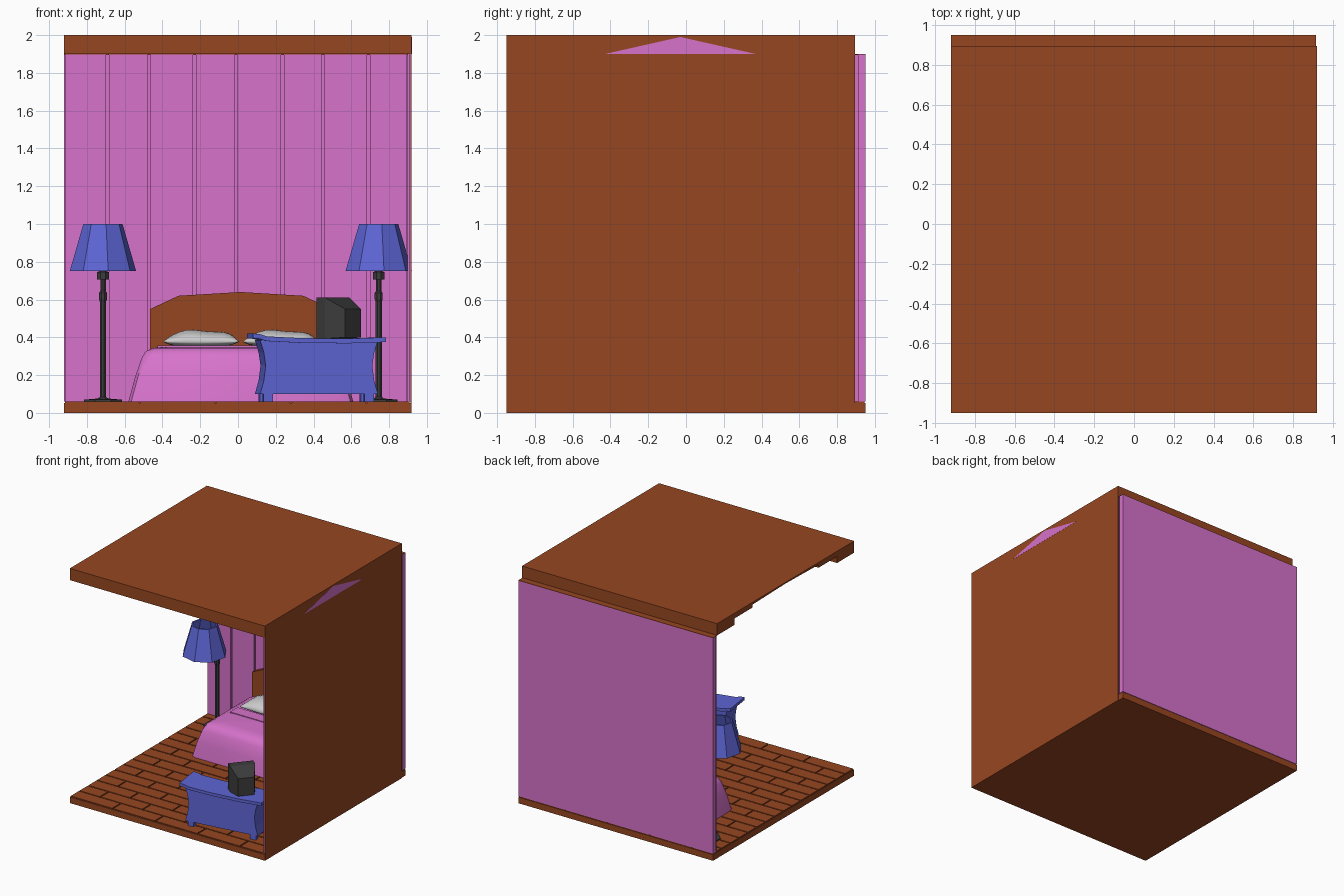
import bpy, bmesh, math
from mathutils import Matrix, Vector

if "Cube" in bpy.data.objects:
    bpy.data.objects.remove(bpy.data.objects["Cube"])


def material(name, rgb):
    m = bpy.data.materials.new(name)
    m.diffuse_color = (*rgb, 1)
    m.use_nodes = True
    m.node_tree.nodes["Principled BSDF"].inputs["Base Color"].default_value = m.diffuse_color
    return m


WOOD = material("wood", (0.31, 0.062, 0.015))
PINK = material("pink", (0.68, 0.17, 0.6))
BLUE = material("blue", (0.11, 0.13, 0.66))
DARK = material("dark_metal", (0.045, 0.045, 0.045))


def finish(name, bm, mat=None, smooth=None):
    bmesh.ops.recalc_face_normals(bm, faces=bm.faces)
    me = bpy.data.meshes.new(name)
    bm.to_mesh(me)
    bm.free()
    ob = bpy.data.objects.new(name, me)
    bpy.context.collection.objects.link(ob)
    if mat:
        me.materials.append(mat)
    if smooth:
        bpy.ops.object.select_all(action='DESELECT')
        ob.select_set(True)
        bpy.context.view_layer.objects.active = ob
        bpy.ops.object.shade_smooth_by_angle(angle=math.radians(smooth))
    return ob


def add_box(bm, x0, x1, y0, y1, z0, z1):
    m = Matrix.Translation(((x0 + x1) / 2, (y0 + y1) / 2, (z0 + z1) / 2))
    bmesh.ops.create_cube(bm, size=1, matrix=m @ Matrix.Diagonal((x1 - x0, y1 - y0, z1 - z0, 1)))


def boxes(name, dims, mat):
    bm = bmesh.new()
    for d in dims:
        add_box(bm, *d)
    return finish(name, bm, mat)


def loft(bm, rings, cap=True):
    rows = [[bm.verts.new(p) for p in r] for r in rings]
    n = len(rows[0])
    for a, b in zip(rows, rows[1:]):
        for i in range(n):
            bm.faces.new((a[i], a[(i + 1) % n], b[(i + 1) % n], b[i]))
    if cap:
        bm.faces.new(rows[0])
        bm.faces.new(rows[-1])


def extrude(name, profile, axis, a, b, mat):
    """Extrude a 2D profile (u, z) along x or y between a and b."""
    place = (lambda u, z, t: (t, u, z)) if axis == 'x' else (lambda u, z, t: (u, t, z))
    bm = bmesh.new()
    loft(bm, [[place(u, z, t) for u, z in profile] for t in (a, b)])
    return finish(name, bm, mat)


def ring(r, z, n, x=0, y=0, turn=0.5):
    return [(x + r * math.cos((i + turn) * math.tau / n),
             y + r * math.sin((i + turn) * math.tau / n), z) for i in range(n)]


# Floor: base slab and staggered planks with thin gaps
boxes("floor_base", [(-0.92, 0.914, -0.95, 0.95, 0, 0.052)], WOOD)
planks, rows, gap, length = [], 16, 0.005, 0.4
for r in range(rows):
    y0 = -0.95 + r * 1.9 / rows
    x = -0.92 - (length / 2 if r % 2 else 0)
    while x < 0.914:
        a, b = max(x, -0.92), min(x + length, 0.914)
        if b - a > 0.03:
            planks.append((a + gap, b - gap, y0 + gap, y0 + 1.9 / rows - gap, 0.05, 0.06))
        x += length
boxes("floor_planks", planks, WOOD)

# Back wall: backing, boards and wooden top strip
boxes("back_wall", [(-0.92, 0.915, 0.91, 0.95, 0.06, 1.897)], PINK)
seams = [-0.92, -0.69, -0.47, -0.23, -0.01, 0.235, 0.45, 0.69, 0.9]
boxes("back_wall_boards", [(a + 0.008, b - 0.008, 0.895, 0.912, 0.06, 1.897)
                           for a, b in zip(seams, seams[1:])], PINK)
boxes("back_wall_top_strip", [(-0.92, 0.915, 0.895, 0.95, 1.896, 1.9)], WOOD)

# Right wall: wooden outside, pink boards inside, gable panel
boxes("right_wall", [(0.914, 0.919, -0.95, 0.895, 0, 2)], WOOD)
ys = [-0.95 + 0.2306 * i for i in range(9)]
boxes("right_wall_lining", [(0.907, 0.9145, -0.95, 0.895, 0.06, 1.9)], PINK)
boxes("right_wall_boards", [(0.898, 0.908, a + 0.008, b - 0.008, 0.06, 1.9)
                            for a, b in zip(ys, ys[1:])], PINK)
extrude("gable_panel", [(-0.43, 1.9), (0.37, 1.9), (-0.03, 1.99)], 'x', 0.913, 0.92, PINK)

# Ceiling: slab with stepped underside
extrude("ceiling", [(-0.95, 2), (-0.95, 1.9), (-0.72, 1.9), (-0.72, 1.955), (-0.47, 1.955),
                    (-0.47, 1.98), (-0.03, 1.99), (0.42, 1.98), (0.42, 1.955), (0.66, 1.955),
                    (0.66, 1.9), (0.895, 1.9), (0.895, 2)], 'x', -0.92, 0.914, WOOD)

# Bed
CX = 0.015
extrude("headboard", [(CX + u, z) for u, z in [(-0.48, 0.06), (-0.48, 0.55), (-0.33, 0.62), (0, 0.64),
        (0.33, 0.62), (0.48, 0.55), (0.48, 0.06)]], 'y', 0.855, 0.893, WOOD)
bm = bmesh.new()
layers = [(0.595, 0.18, 0.06), (0.56, 0.195, 0.19), (0.525, 0.215, 0.29),
          (0.505, 0.235, 0.325), (0.47, 0.265, 0.343), (0.40, 0.33, 0.35)]
c = 0.05
loft(bm, [[(CX - w, 0.857, z), (CX - w, f + c, z), (CX - w + c * 0.3, f + c * 0.3, z), (CX - w + c, f, z),
           (CX + w - c, f, z), (CX + w - c * 0.3, f + c * 0.3, z), (CX + w, f + c, z), (CX + w, 0.857, z)]
          for w, f, z in layers])
finish("blanket", bm, PINK, 40)
boxes("folded_sheet", [(CX - 0.44, CX + 0.44, 0.50, 0.60, 0.345, 0.356)], PINK)


# Pillows: two puffed grids joined at the rim
def pillow(name, cx, cy, hx, hy):
    bm, n = bmesh.new(), 14
    for side in (1, -1):
        g = {}
        for i in range(n + 1):
            for j in range(n + 1):
                u = math.sin((i / n - 0.5) * math.pi)
                v = math.sin((j / n - 0.5) * math.pi)
                puff = (max(0, 1 - u * u) * max(0, 1 - v * v)) ** 0.42
                h = 0.062 * puff * (1 + 0.1 * math.cos(5 * u + 2)) if side > 0 else -0.03 * puff
                pinch = 1 - 0.12 * (1 - v * v)
                g[i, j] = bm.verts.new((cx + hx * u * (1 - 0.07 * (1 - v * v)),
                                        cy + hy * v * pinch if abs(u) < 1 else cy + hy * v,
                                        0.376 + h))
        for i in range(n):
            for j in range(n):
                bm.faces.new((g[i, j], g[i + 1, j], g[i + 1, j + 1], g[i, j + 1]))
    bmesh.ops.remove_doubles(bm, verts=bm.verts, dist=0.0005)
    finish(name, bm, None, 60)


pillow("left_pillow", CX - 0.21, 0.71, 0.2, 0.125)
pillow("right_pillow", CX + 0.21, 0.71, 0.2, 0.125)

# Floor lamps: base, pole with knob, forward arm, open eight-sided shade
for side, x in (("left", -0.715), ("right", 0.745)):
    py, sy = 0.74, 0.57
    bm = bmesh.new()
    loft(bm, [ring(r, z, 8, x, py) for r, z in [(0.108, 0.06), (0.108, 0.07), (0.03, 0.076), (0.018, 0.085),
              (0.018, 0.59), (0.023, 0.60), (0.023, 0.635), (0.015, 0.645), (0.015, 0.74)]])
    finish(side + "_lamp_pole", bm, DARK)
    boxes(side + "_lamp_arm", [(x - 0.015, x + 0.015, sy - 0.015, py + 0.015, 0.725, 0.75)], DARK)
    bm = bmesh.new()
    loft(bm, [ring(r, z, 8, x, sy) for r, z in [(0.034, 0.705), (0.034, 0.745), (0.02, 0.75), (0.02, 0.86)]])
    finish(side + "_lamp_socket", bm, DARK)
    bm = bmesh.new()
    shade = [(0.178, 0.75), (0.105, 1.0), (0.093, 1.0), (0.166, 0.75), (0.178, 0.75)]
    loft(bm, [ring(r, z, 8, x, sy, 0.2) for r, z in shade], cap=False)
    bmesh.ops.remove_doubles(bm, verts=bm.verts, dist=0.0001)
    finish(side + "_lamp_shade", bm, BLUE)

# Low table: sagging top, waisted body and feet, turned slightly
top = [(-0.355, 0.42), (-0.32, 0.417), (-0.28, 0.405), (-0.1, 0.396), (0.15, 0.393), (0.355, 0.4)]
table = [
    extrude("table_top", top + [(u, z - 0.025) for u, z in reversed(top)], 'y', -0.12, 0.12, BLUE),
    extrude("table_body", [(-0.315, 0.1), (-0.295, 0.17), (-0.285, 0.25), (-0.295, 0.32), (-0.315, 0.385),
            (0.315, 0.38), (0.295, 0.32), (0.285, 0.25), (0.295, 0.17), (0.315, 0.1)], 'y', -0.1, 0.1, BLUE),
    boxes("table_feet", [(sx * 0.27 - 0.025, sx * 0.27 + 0.025, t * 0.075 - 0.02, t * 0.075 + 0.02, 0.058, 0.105)
                         for sx in (-1, 1) for t in (-1, 1)], BLUE)]
for ob in table:
    ob.matrix_world = Matrix.Translation((0.415, -0.735, 0)) @ Matrix.Rotation(math.radians(8), 4, 'Z')

# Television: wide screen end tapering to a small back
bm = bmesh.new()
loft(bm, [[(d, -w, z0), (d, w, z0), (d, w, z1), (d, -w, z1)] for d, w, z0, z1 in
          [(-0.07, 0.08, 0.415, 0.59), (-0.08, 0.085, 0.41, 0.595), (-0.08, 0.1, 0.393, 0.61),
           (-0.02, 0.1, 0.393, 0.61), (0.09, 0.065, 0.4, 0.55)]])
tv = finish("television", bm, DARK)
tv.matrix_world = Matrix.Translation((0.54, -0.70, 0)) @ Matrix.Rotation(math.radians(-40), 4, 'Z')
